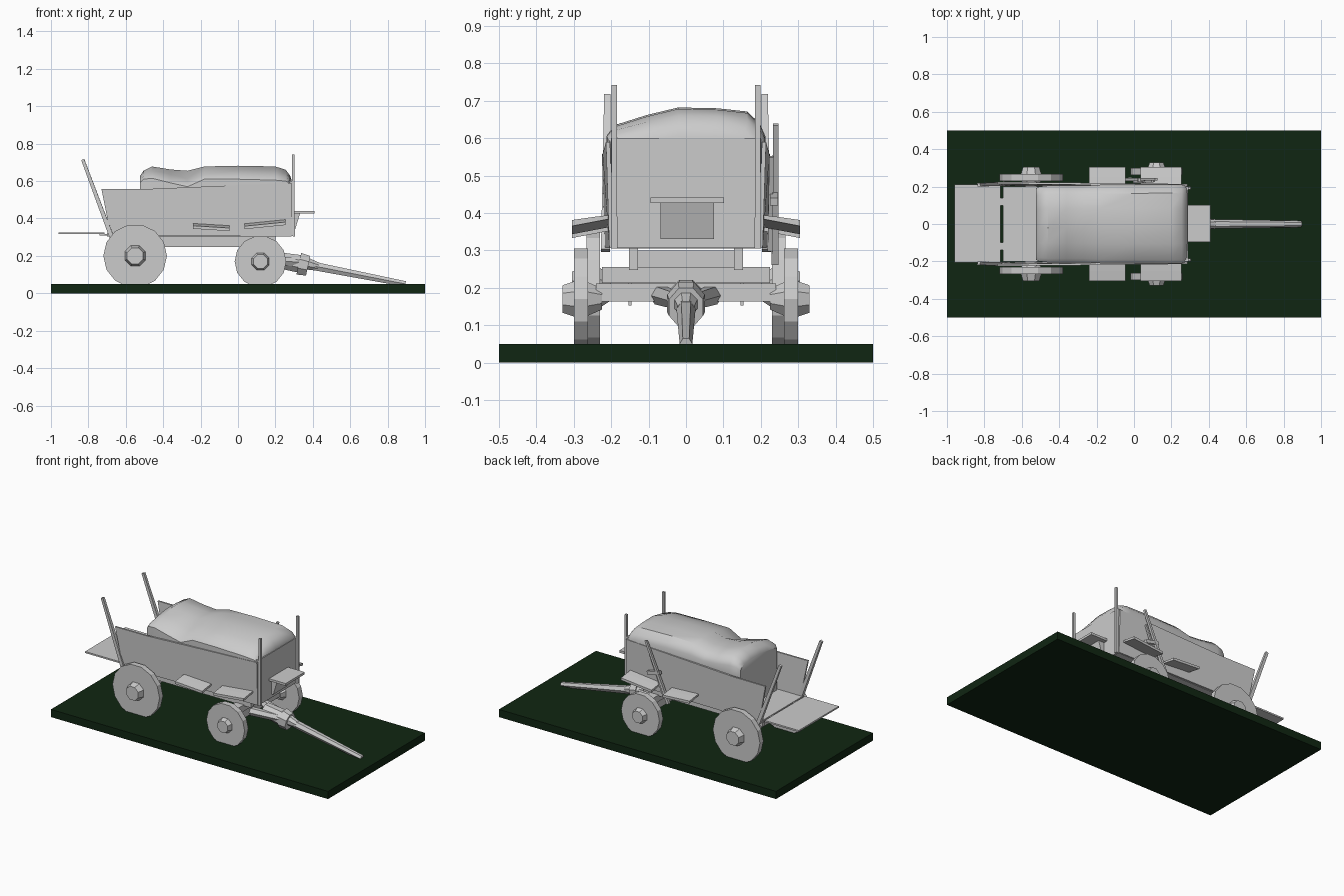
import bpy, bmesh, math
from mathutils import Vector, Matrix

if "Cube" in bpy.data.objects:
    bpy.data.objects.remove(bpy.data.objects["Cube"])


def material(name, rgb):
    m = bpy.data.materials.new(name)
    m.diffuse_color = (*rgb, 1)
    m.use_nodes = True
    m.node_tree.nodes["Principled BSDF"].inputs["Base Color"].default_value = m.diffuse_color
    return m


GREY = material("weathered grey", (0.6, 0.6, 0.6))
GREEN = material("dark grass green", (0.005, 0.019, 0.006))


def finish(name, bm, mat=GREY, smooth=None):
    bmesh.ops.recalc_face_normals(bm, faces=bm.faces[:])
    me = bpy.data.meshes.new(name)
    bm.to_mesh(me)
    bm.free()
    me.materials.append(mat)
    ob = bpy.data.objects.new(name, me)
    bpy.context.collection.objects.link(ob)
    if smooth:
        bpy.ops.object.select_all(action='DESELECT')
        ob.select_set(True)
        bpy.context.view_layer.objects.active = ob
        bpy.ops.object.shade_smooth_by_angle(angle=math.radians(smooth))
    return ob


def box(name, x, y, z, mat=GREY):
    """Box from (min, max) pairs."""
    bm = bmesh.new()
    bmesh.ops.create_cube(bm, size=1)
    for v in bm.verts:
        v.co = Vector([(a + b) / 2 + c * (b - a) for (a, b), c in zip((x, y, z), v.co)])
    return finish(name, bm, mat)


def rod(name, a, b, r1, r2, sides=4, flat=1.0):
    """Tapered bar from a to b; flat scales its local width."""
    a, b = Vector(a), Vector(b)
    d = b - a
    bm = bmesh.new()
    bmesh.ops.create_cone(bm, cap_ends=True, segments=sides, radius1=r1, radius2=r2, depth=d.length,
                          matrix=Matrix.Rotation(math.pi / sides, 4, 'Z'))
    rot = d.to_track_quat('Z', 'Y').to_matrix().to_4x4()
    bm.transform(Matrix.Translation((a + b) / 2) @ rot @ Matrix.Diagonal((flat, 1, 1, 1)))
    return finish(name, bm)


def loft(name, sections, smooth=None):
    """Skin between equal-length loops of points, with capped ends."""
    bm = bmesh.new()
    rings = [[bm.verts.new(p) for p in s] for s in sections]
    for r, q in zip(rings, rings[1:]):
        for i in range(len(r)):
            j = (i + 1) % len(r)
            bm.faces.new((r[i], r[j], q[j], q[i]))
    bm.faces.new(rings[0])
    bm.faces.new(rings[-1])
    return finish(name, bm, smooth=smooth)


# Ground slab
box("grass_base", (-1, 1), (-0.5, 0.5), (0, 0.05), GREEN)

# Wagon bed and lowered tail board
box("bed_floor", (-0.70, 0.285), (-0.2, 0.2), (0.305, 0.322))
box("tail_board", (-0.96, -0.715), (-0.205, 0.21), (0.316, 0.326))
for y in (-0.12, 0.12):
    box("tail_hinge", (-0.74, -0.68), (y - 0.02, y + 0.02), (0.31, 0.318))
box("front_board", (0.27, 0.29), (-0.2, 0.2), (0.307, 0.6))

# Covered load: cross-sections along the bed (x, half width, edge, top, fold depth)
SECTIONS = [(-0.525, 0.19, 0.59, 0.625, 0), (-0.505, 0.20, 0.61, 0.655, 0),
            (-0.46, 0.205, 0.615, 0.678, 0), (-0.36, 0.205, 0.60, 0.662, 0.01),
            (-0.27, 0.205, 0.595, 0.655, 0.025), (-0.18, 0.21, 0.61, 0.678, 0),
            (0.0, 0.21, 0.61, 0.682, 0), (0.2, 0.212, 0.605, 0.678, 0),
            (0.255, 0.21, 0.60, 0.66, 0), (0.278, 0.203, 0.59, 0.63, 0),
            (0.287, 0.196, 0.57, 0.605, 0)]
SHAPE = [(-1, 0), (-0.9, 0.35), (-0.5, 0.72), (-0.1, 1), (0.4, 0.97), (0.78, 0.85), (0.94, 0.4), (1, 0)]
loops = []
for x, w, edge, top, fold in SECTIONS:
    loop = [(x, -min(w, 0.197), 0.32), (x, -w, 0.555)]
    for f, h in SHAPE:
        drop = fold if f < -0.4 else 0
        loop.append((x, f * w, edge + h * (top - edge) - drop))
    loop += [(x, w, 0.555), (x, min(w, 0.197), 0.32)]
    loops.append(loop)
loft("covered_load", loops, smooth=35)

for s, side in ((-1, "right"), (1, "left")):
    # Side panel, leaning outward towards the rear
    def panel(y_shift):
        return [(x, s * (y + y_shift), z) for x, y, z in
                ((-0.68, 0.205, 0.307), (0.285, 0.194, 0.307),
                 (0.285, 0.203, 0.59), (-0.5, 0.212, 0.557), (-0.73, 0.214, 0.557))]
    loft(side + "_side_panel", [panel(0), panel(0.011)])

    # Corner stakes
    rod(side + "_rear_stake", (-0.675, s * 0.215, 0.30), (-0.83, s * 0.21, 0.715), 0.017, 0.012)
    y = 0.192 * s
    rod(side + "_front_stake", (0.295, y, 0.305), (0.296, y, 0.742), 0.012, 0.010)

    # Tilted side shelves above the wheels
    for x0, x1, za, zb in ((-0.24, -0.045, 0.362, 0.35), (0.035, 0.255, 0.36, 0.382)):
        loft(side + "_side_shelf", [
            [(x, s * 0.20, z + 0.008), (x, s * 0.305, z - 0.012),
             (x, s * 0.305, z + 0.004), (x, s * 0.25, z + 0.012), (x, s * 0.20, z + 0.018)]
            for x, z in ((x0, za - 0.005), (x1, zb - 0.005))])

    # Wheels with hubs
    for end, x, z, r, y0, y1, hub, h0, h1 in (("rear", -0.55, 0.2, 0.17, 0.23, 0.266, 0.052, 0.20, 0.305),
                                              ("front", 0.12, 0.17, 0.138, 0.262, 0.30, 0.044, 0.225, 0.33)):
        rod(f"{side}_{end}_wheel", (x, s * y0, z), (x, s * y1, z), r, r, 14)
        rod(f"{side}_{end}_hub", (x, s * y1, z), (x, s * h1, z), hub * 1.15, hub * 0.9, 8)
        rod(f"{side}_{end}_inner_hub", (x, s * h0, z), (x, s * y0, z), hub * 0.7, hub * 1.1, 8)

    # Long sill under the floor
    box(side + "_sill", (-0.66, 0.2), (s * 0.14 - 0.012, s * 0.14 + 0.012), (0.248, 0.306))
    box(side + "_axle_pin", (0.115, 0.13), (s * 0.15 - 0.004, s * 0.15 + 0.004), (0.152, 0.215))

    # Drawbar arm from front axle to hitch
    rod(side + "_drawbar_arm", (0.12, s * 0.07, 0.18), (0.34, s * 0.02, 0.165), 0.028, 0.025, 6)

# Axles and bolsters
for end, x, z, top in (("rear", -0.55, 0.2, 0.25), ("front", 0.12, 0.187, 0.25)):
    box(end + "_axle", (x - 0.025, x + 0.025), (-0.24, 0.24), (z - 0.024, z + 0.024))
    box(end + "_bolster", (x - 0.03, x + 0.03), (-0.225, 0.225), (z + 0.026, top + 0.005))
box("cross_beam", (-0.05, 0.0), (-0.15, 0.15), (0.252, 0.3))

# Hitch, collar and pole resting on the grass
rod("hitch_block", (0.2, 0, 0.18), (0.345, 0, 0.155), 0.045, 0.052, 8)
rod("hitch_collar", (0.325, 0, 0.158), (0.375, 0, 0.147), 0.064, 0.058, 8, 0.85)
rod("hitch_neck", (0.37, 0, 0.158), (0.43, 0, 0.142), 0.034, 0.024, 8)
rod("draw_pole", (0.40, 0, 0.147), (0.895, 0, 0.05), 0.026, 0.017, 6)

# Driver step with its wedge bracket
box("driver_step", (0.285, 0.41), (-0.095, 0.102), (0.426, 0.441))
WEDGE = ((0.285, 0.33), (0.302, 0.33), (0.332, 0.428), (0.285, 0.428))
loft("step_bracket", [[(x, y, z) for x, z in WEDGE] for y in (-0.068, 0.075)])

# Brake lever on the left side
rod("brake_lever", (-0.04, 0.238, 0.265), (0.12, 0.24, 0.637), 0.013, 0.010)
rod("brake_strut", (0.0, 0.225, 0.30), (0.10, 0.228, 0.55), 0.010, 0.008)
rod("brake_guide", (0.02, 0.235, 0.45), (0.11, 0.235, 0.43), 0.015, 0.015)
